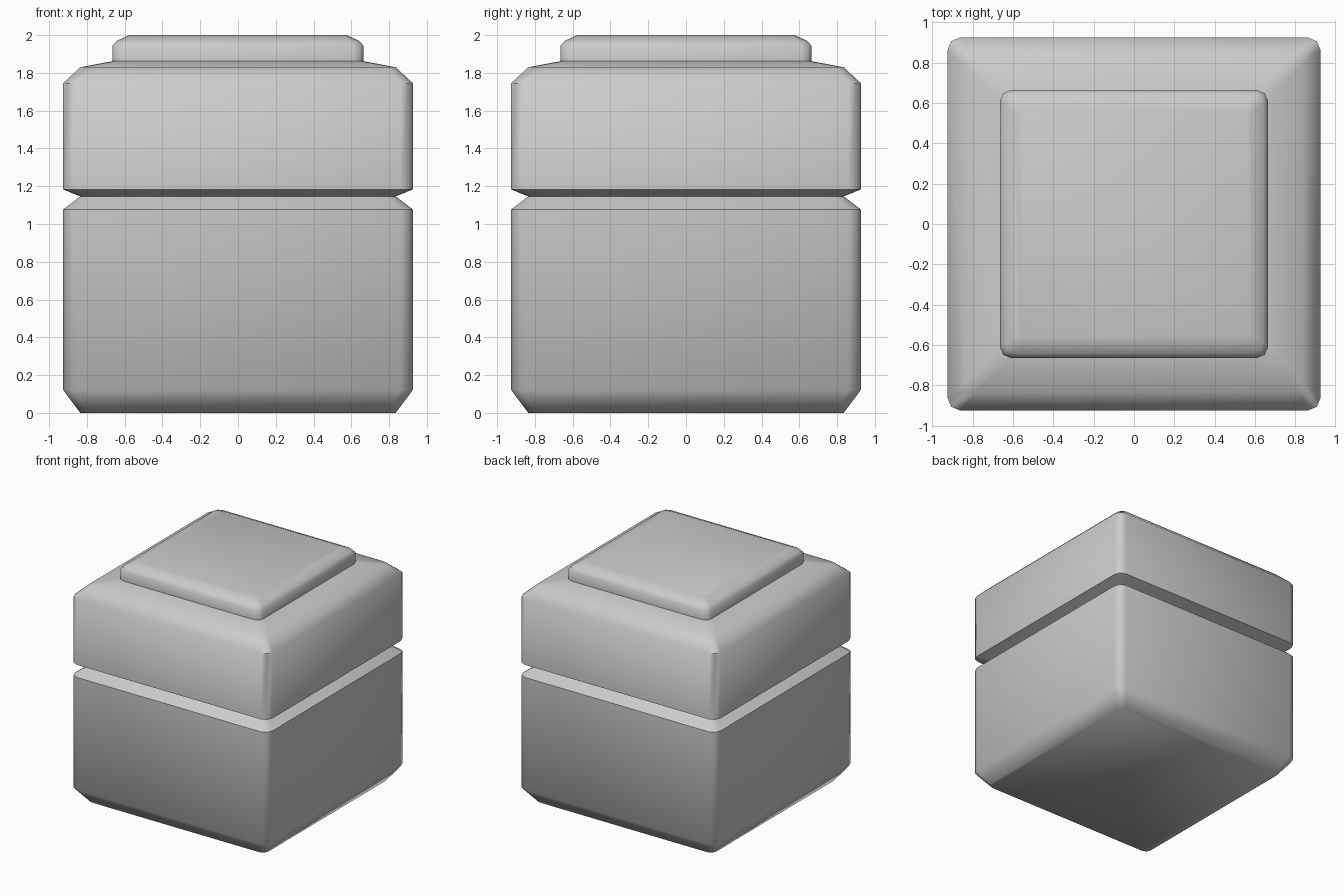
import bpy, bmesh, math

if "Cube" in bpy.data.objects:
    bpy.data.objects.remove(bpy.data.objects["Cube"])


def rounded_square(half, r, z, segs=2):
    """Ring of points: a square with rounded corners."""
    pts = []
    for k in range(4):
        a0 = k * math.pi / 2
        mid = a0 + math.pi / 4
        cx = (half - r) * math.copysign(1, math.cos(mid))
        cy = (half - r) * math.copysign(1, math.sin(mid))
        for i in range(segs + 1):
            a = a0 + i * math.pi / 2 / segs
            pts.append((cx + r * math.cos(a), cy + r * math.sin(a), z))
    return pts


def stack(name, profile, bottom=False, top=False):
    """Skin rounded squares given as (half width, corner radius, height)."""
    bm = bmesh.new()
    rings = [[bm.verts.new(p) for p in rounded_square(*row)] for row in profile]
    for a, b in zip(rings, rings[1:]):
        n = len(a)
        for i in range(n):
            j = (i + 1) % n
            bm.faces.new((a[i], a[j], b[j], b[i]))
    if bottom:
        bm.faces.new(rings[0][::-1])
    if top:
        bm.faces.new(rings[-1])
    mesh = bpy.data.meshes.new(name)
    bm.to_mesh(mesh)
    bm.free()
    ob = bpy.data.objects.new(name, mesh)
    bpy.context.collection.objects.link(ob)
    bpy.ops.object.select_all(action='DESELECT')
    bpy.context.view_layer.objects.active = ob
    ob.select_set(True)
    bpy.ops.object.shade_smooth_by_angle(angle=math.radians(52))
    return ob


# Lower box with chamfered rims, meeting the lid in the groove
stack("lower_box", [(0.835, 0.05, 0), (0.926, 0.065, 0.122),
                    (0.926, 0.065, 1.077), (0.835, 0.05, 1.146)], bottom=True)

# Lid with a shallow sloping top
stack("lid", [(0.835, 0.05, 1.146), (0.926, 0.065, 1.183),
              (0.926, 0.065, 1.745), (0.835, 0.05, 1.83),
              (0.665, 0.055, 1.862)])

# Raised square cap with a rounded upper edge
stack("top_cap", [(0.665, 0.055, 1.862), (0.665, 0.055, 1.942),
                  (0.642, 0.05, 1.97), (0.575, 0.03, 2.0)], top=True)
